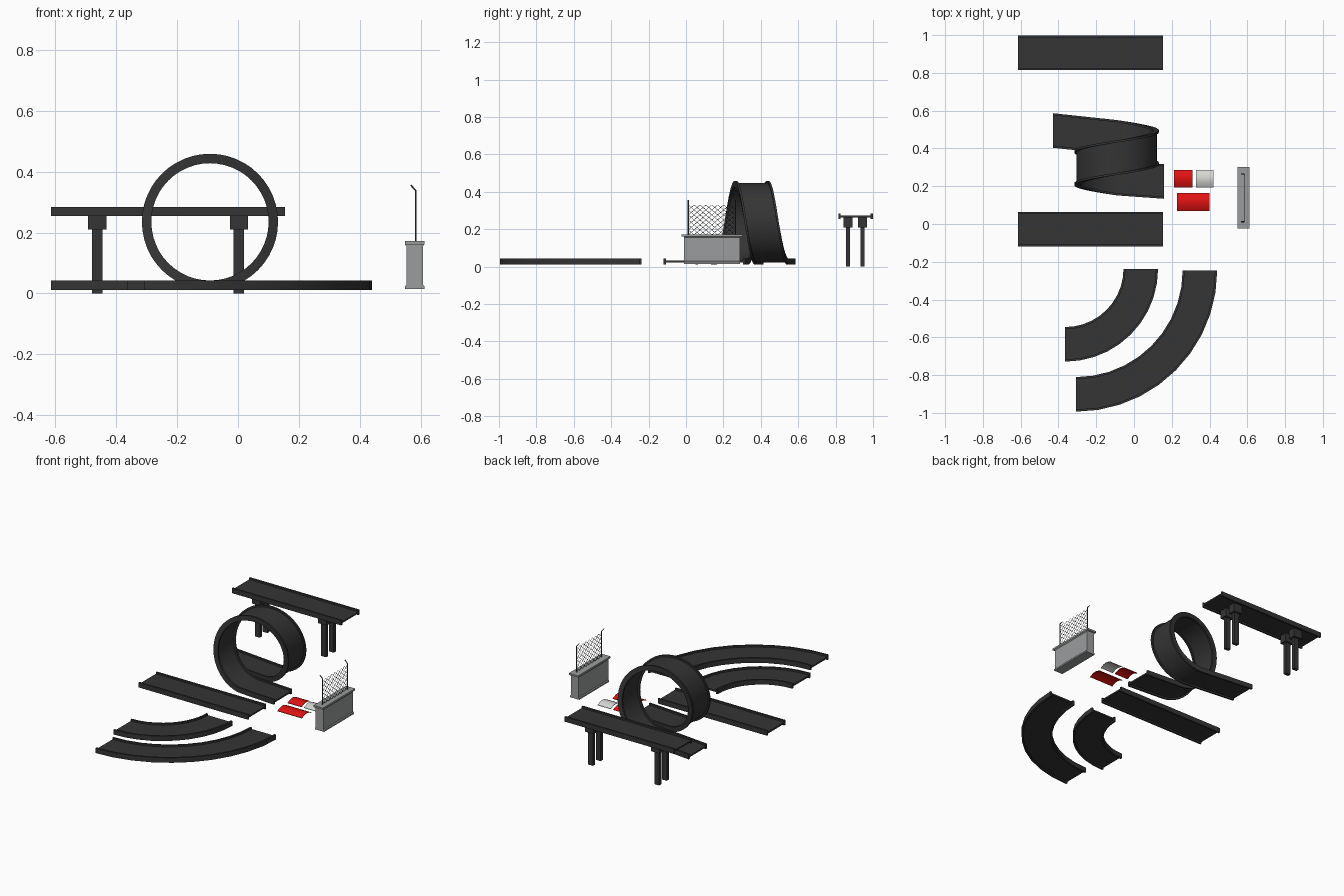
import bpy, bmesh, math
from mathutils import Vector

if "Cube" in bpy.data.objects:
    bpy.data.objects.remove(bpy.data.objects["Cube"])

def material(name, r, g, b):
    m = bpy.data.materials.new(name)
    m.diffuse_color = (r, g, b, 1)
    m.use_nodes = True
    m.node_tree.nodes["Principled BSDF"].inputs["Base Color"].default_value = m.diffuse_color
    return m

DARK = material("dark track", 0.035, 0.035, 0.035)
GREY = material("concrete grey", 0.33, 0.335, 0.34)
RED = material("red", 0.75, 0.006, 0.006)
WHITE = material("off white", 0.68, 0.68, 0.66)
WIRE = material("wire metal", 0.06, 0.06, 0.06)

def finish(name, bm, mat, smooth=False):
    bmesh.ops.recalc_face_normals(bm, faces=bm.faces)
    me = bpy.data.meshes.new(name)
    bm.to_mesh(me)
    bm.free()
    me.materials.append(mat)
    ob = bpy.data.objects.new(name, me)
    bpy.context.collection.objects.link(ob)
    if smooth:
        bpy.ops.object.select_all(action='DESELECT')
        ob.select_set(True)
        bpy.context.view_layer.objects.active = ob
        bpy.ops.object.shade_smooth_by_angle(angle=math.radians(30))
    return ob

def sweep(name, frames, profile, mat, smooth=True):
    """Sweep a closed profile along frames of (centre, side, up)."""
    bm = bmesh.new()
    rings = [[bm.verts.new(c + s * a + u * b) for a, b in profile] for c, s, u in frames]
    n = len(profile)
    for p, q in zip(rings, rings[1:]):
        for i in range(n):
            j = (i + 1) % n
            bm.faces.new((p[i], p[j], q[j], q[i]))
    bm.faces.new(rings[0])
    bm.faces.new(rings[-1])
    return finish(name, bm, mat, smooth)

def box(name, x0, x1, y0, y1, z0, z1, mat):
    frames = [(Vector((x, 0, 0)), Vector((0, 1, 0)), Vector((0, 0, 1))) for x in (x0, x1)]
    return sweep(name, frames, [(y0, z0), (y1, z0), (y1, z1), (y0, z1)], mat, False)

def rods(name, segments, radius, mat, sides=4):
    """Thin rods joined into one object."""
    bm = bmesh.new()
    for a, b in segments:
        a, b = Vector(a), Vector(b)
        d = (b - a).normalized()
        s = d.cross(Vector((1, 0.01, 0))).normalized()
        t = d.cross(s)
        ends = []
        for p in (a, b):
            ends.append([bm.verts.new(p + (s * math.cos(k) + t * math.sin(k)) * radius)
                         for k in (2 * math.pi * i / sides for i in range(sides))])
        for i in range(sides):
            j = (i + 1) % sides
            bm.faces.new((ends[0][i], ends[0][j], ends[1][j], ends[1][i]))
        bm.faces.new(ends[0])
        bm.faces.new(ends[1])
    return finish(name, bm, mat)

# H-shaped track section: thin deck between two rails
W, R, H, D = 0.0915, 0.0115, 0.0155, 0.005
half = [(W - R, D), (W - R, H), (W, H), (W, -H), (W - R, -H), (W - R, -D)]
TRACK = half + [(-a, -b) for a, b in half]
Y, Z = Vector((0, 1, 0)), Vector((0, 0, 1))
GROUND = 0.027

# Straight tracks, one on the ground and one raised
for name, y, z in (("straight_track", -0.028, GROUND), ("raised_track", 0.907, 0.269)):
    sweep(name, [(Vector((x, y, z)), Y, Z) for x in (-0.614, 0.154)], TRACK, DARK)

# Quarter-turn tracks
for name, cx, cy, r in (("outer_curve", -0.307, -0.246, 0.656),
                        ("inner_curve", -0.364, -0.237, 0.4)):
    frames = []
    for i in range(11):
        a = -math.pi / 2 * i / 10
        d = Vector((math.cos(a), math.sin(a), 0))
        frames.append((Vector((cx, cy, GROUND)) + d * r, d, Z))
    sweep(name, frames, TRACK, DARK)

# Loop track: straight entry, sideways drifting circle, straight exit
LX, LR = -0.092, 0.208
frames = [(Vector((-0.429, 0.495, GROUND)), Y, Z)]
N = 48
for i in range(N + 1):
    t = 2 * math.pi * i / N
    up = Vector((-math.sin(t), 0, math.cos(t)))
    c = Vector((LX, 0.459 - 0.216 * i / N, GROUND + LR))
    frames.append((c - up * LR, Y, up))
frames.append((Vector((0.158, 0.225, GROUND)), Y, Z))
sweep("loop_track", frames, TRACK, DARK)

# Piers under the raised track
for x in (-0.462, 0.003):
    for y in (0.866, 0.943):
        box("pier_cap", x - 0.03, x + 0.03, y - 0.024, y + 0.024, 0.21, 0.265, DARK)
        box("pier_post", x - 0.017, x + 0.017, y - 0.011, y + 0.011, 0, 0.21, DARK)

# Small arched plates
for name, x0, x1, y0, y1, mat in (("red_plate", 0.213, 0.311, 0.194, 0.286, RED),
                                  ("white_plate", 0.328, 0.421, 0.194, 0.286, WHITE),
                                  ("long_red_plate", 0.228, 0.4, 0.07, 0.164, RED)):
    top = []
    for i in range(9):
        f = i / 8
        top.append((y0 + (y1 - y0) * f, 0.016 + 0.014 * math.sin(math.pi * f)))
    prof = top + [(y, z - 0.003) for y, z in reversed(top)]
    sweep(name, [(Vector((x, 0, 0)), Y, Z) for x in (x0, x1)], prof, mat)

# Concrete barrier, drawn as one section with flanged cap and base
BX = 0.58
side = [(0.032, 0.015), (0.032, 0.024), (0.027, 0.029), (0.027, 0.155),
        (0.032, 0.161), (0.032, 0.171)]
section = side + [(-a, b) for a, b in reversed(side)]
sweep("barrier_wall", [(Vector((BX, y, 0)), Vector((1, 0, 0)), Z) for y in (-0.01, 0.289)],
      section, GREY, False)
box("barrier_cap", BX - 0.0325, BX + 0.0325, -0.024, 0.301, 0.161, 0.172, GREY)

# Fence posts with bent tops
FX, F0, F1, B0, B1 = 0.584, 0.012, 0.264, 0.17, 0.33
posts = []
for y in (F0, F1):
    posts += [((FX, y, B0), (FX, y, 0.338)), ((FX, y, 0.337), (FX - 0.017, y, 0.356))]
rods("fence_posts", posts, 0.0028, WIRE, 6)

# Diamond wire mesh, built cell by cell
cols, rows = 8, 6
dy, dz = (F1 - F0) / cols, (B1 - B0) / rows
wires = []
for c in range(cols):
    for r in range(rows):
        y, z = F0 + c * dy, B0 + r * dz
        wires.append(((FX, y, z), (FX, y + dy, z + dz)))
        wires.append(((FX, y + dy, z), (FX, y, z + dz)))
rods("fence_mesh", wires, 0.0011, WIRE)
